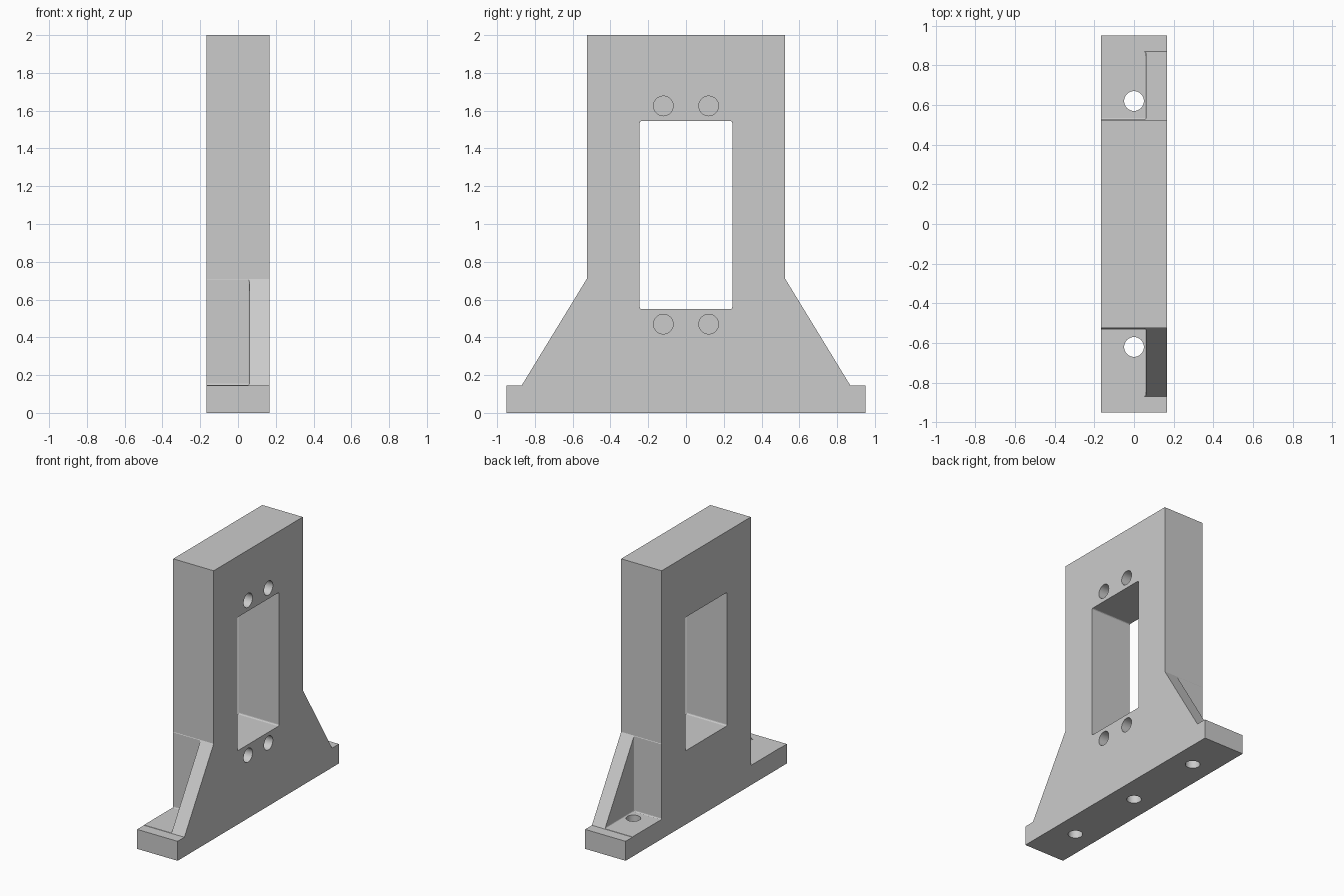
import bpy
import bmesh
from mathutils import Matrix, Vector

default = bpy.data.objects.get("Cube")
if default:
    bpy.data.objects.remove(default, do_unlink=True)

# Single grey finish
grey = bpy.data.materials.new("machined grey")
grey.use_nodes = True
colour = (0.6, 0.6, 0.6, 1)
grey.diffuse_color = colour
grey.node_tree.nodes["Principled BSDF"].inputs["Base Color"].default_value = colour

HALF_X = 0.167


def add_object(name, bm):
    bmesh.ops.recalc_face_normals(bm, faces=bm.faces[:])
    mesh = bpy.data.meshes.new(name)
    bm.to_mesh(mesh)
    bm.free()
    mesh.materials.append(grey)
    obj = bpy.data.objects.new(name, mesh)
    bpy.context.scene.collection.objects.link(obj)
    return obj


def rounded_box(name, low, high, radius):
    """Box cutter whose rounded edges leave internal fillets."""
    low, high = Vector(low), Vector(high)
    bm = bmesh.new()
    bmesh.ops.create_cube(bm, size=1)
    for v in bm.verts:
        v.co = Vector(h if c > 0 else l for c, l, h in zip(v.co, low, high))
    bmesh.ops.bevel(bm, geom=bm.edges[:], offset=radius, segments=3,
                    profile=0.5, affect='EDGES')
    return add_object(name, bm)


def drill(name, start, end, radius=0.05):
    """Cylinder cutter between two points, smooth around its side."""
    start, end = Vector(start), Vector(end)
    axis = end - start
    turn = axis.to_track_quat('Z', 'Y').to_matrix().to_4x4()
    bm = bmesh.new()
    bmesh.ops.create_cone(bm, cap_ends=True, segments=48, radius1=radius,
                          radius2=radius, depth=axis.length,
                          matrix=Matrix.Translation((start + end) / 2) @ turn)
    for f in bm.faces:
        f.smooth = len(f.verts) == 4
    return add_object(name, bm)


# Bracket: foot, sloping ribs and upright as one extruded outline
half = [(0.95, 0), (0.95, 0.145), (0.87, 0.145), (0.525, 0.71), (0.525, 2)]
outline = half + [(-y, z) for y, z in reversed(half)]
bm = bmesh.new()
face = bm.faces.new([bm.verts.new((-HALF_X, y, z)) for y, z in outline])
extruded = bmesh.ops.extrude_face_region(bm, geom=[face])["geom"]
bmesh.ops.translate(bm, vec=(2 * HALF_X, 0, 0),
                    verts=[g for g in extruded if isinstance(g, bmesh.types.BMVert)])
bracket = add_object("bracket", bm)

# Rectangular window through the upright
cutters = [rounded_box("window_cutter", (-0.4, -0.245, 0.55), (0.4, 0.245, 1.545), 0.01)]

for side in (-1, 1):
    # Pocket beside each rib, which leaves the rib along the +x face
    y_low, y_high = sorted((side * 0.527, side * 1.2))
    cutters.append(rounded_box("pocket_cutter", (-0.4, y_low, 0.147),
                               (0.06, y_high, 0.9), 0.008))
    # Bolt hole through the foot
    cutters.append(drill("bolt_hole_cutter", (0, side * 0.62, -0.1), (0, side * 0.62, 0.3)))
    # Blind holes above and below the window
    for z in (0.47, 1.625):
        cutters.append(drill("blind_hole_cutter", (-0.05, side * 0.12, z),
                             (0.3, side * 0.12, z), 0.052))

# Blind locating hole in the middle of the underside
cutters.append(drill("locating_hole_cutter", (0, 0, -0.1), (0, 0, 0.25)))

# Apply the cuts and discard the cutters
for cutter in cutters:
    cutter.hide_render = True
    cut = bracket.modifiers.new(cutter.name, 'BOOLEAN')
    cut.operation = 'DIFFERENCE'
    cut.solver = 'EXACT'
    cut.object = cutter
bpy.context.view_layer.update()
result = bpy.data.meshes.new_from_object(
    bracket.evaluated_get(bpy.context.evaluated_depsgraph_get()))
bracket.modifiers.clear()
bracket.data = result
for cutter in cutters:
    bpy.data.objects.remove(cutter, do_unlink=True)
